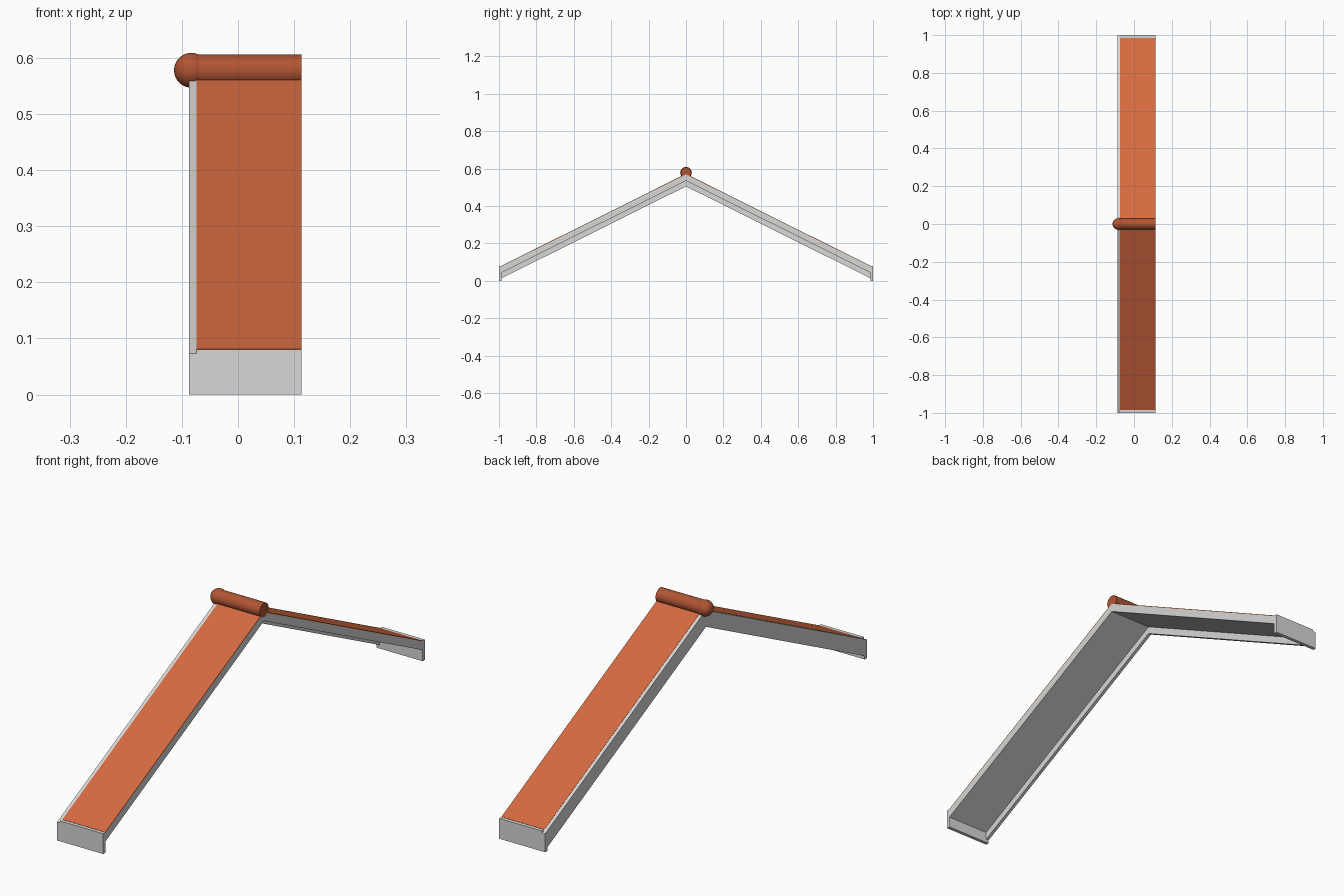
import bpy, bmesh, math

if "Cube" in bpy.data.objects:
    bpy.data.objects.remove(bpy.data.objects["Cube"])

SLOPE = 0.498
RIGHT = 0.113      # open end of the roof strip
LEFT = -0.087      # outer face of the gable board
BOARD = 0.013      # gable board thickness
EAVE = 0.014       # eave board thickness


def material(name, rgb):
    m = bpy.data.materials.new(name)
    m.diffuse_color = (*rgb, 1)
    m.use_nodes = True
    m.node_tree.nodes["Principled BSDF"].inputs["Base Color"].default_value = m.diffuse_color
    return m


white = material("painted_trim", (0.68, 0.68, 0.67))
orange = material("roof_orange", (0.66, 0.144, 0.051))
brown = material("ridge_brown", (0.44, 0.09, 0.034))


def prism(name, profile, x0, x1, mat):
    """Extrude a (y, z) outline along x."""
    bm = bmesh.new()
    face = bm.faces.new([bm.verts.new((x0, y, z)) for y, z in profile])
    out = bmesh.ops.extrude_face_region(bm, geom=[face])
    moved = [v for v in out["geom"] if isinstance(v, bmesh.types.BMVert)]
    bmesh.ops.translate(bm, verts=moved, vec=(x1 - x0, 0, 0))
    bmesh.ops.recalc_face_normals(bm, faces=bm.faces)
    mesh = bpy.data.meshes.new(name)
    bm.to_mesh(mesh)
    bm.free()
    mesh.materials.append(mat)
    obj = bpy.data.objects.new(name, mesh)
    bpy.context.collection.objects.link(obj)
    return obj


def chevron(half, peak, thick):
    """Gable outline: both slopes with a constant vertical thickness."""
    low = peak - SLOPE * half
    return [(-half, low), (0, peak), (half, low),
            (half, low - thick), (0, peak - thick), (-half, low - thick)]


# Gable board, roof deck and the thin coloured covering
prism("gable_board", chevron(1.0, 0.571, 0.066), LEFT, LEFT + BOARD, white)
prism("roof_deck", chevron(1 - EAVE, 0.569, 0.034), LEFT + BOARD, RIGHT, white)
prism("roof_covering", chevron(1 - EAVE, 0.572, 0.003), LEFT + BOARD, RIGHT, orange)

# Eave boards closing both lower ends
for name, s in (("front_eave_board", -1), ("back_eave_board", 1)):
    a, b = s * (1 - EAVE), s
    prism(name, [(a, 0), (b, 0), (b, 0.08), (a, 0.08)], LEFT + BOARD, RIGHT, white)
    prism(name + "_end", [(a, 0), (b, 0), (b, 0.073), (a, 0.073)],
          LEFT, LEFT + BOARD, white)


def finish(name, mat):
    obj = bpy.context.object
    obj.name = name
    obj.data.materials.append(mat)
    bpy.ops.object.shade_smooth_by_angle()


# Ridge tube with a ball at the gable end
x0 = -0.083
bpy.ops.mesh.primitive_cylinder_add(vertices=32, radius=0.028, depth=RIGHT - x0,
                                    location=((RIGHT + x0) / 2, 0, 0.578),
                                    rotation=(0, math.pi / 2, 0))
finish("ridge_tube", brown)
bpy.ops.mesh.primitive_uv_sphere_add(segments=32, ring_count=16, radius=0.031,
                                     location=(x0, 0, 0.578))
finish("ridge_ball", brown)
